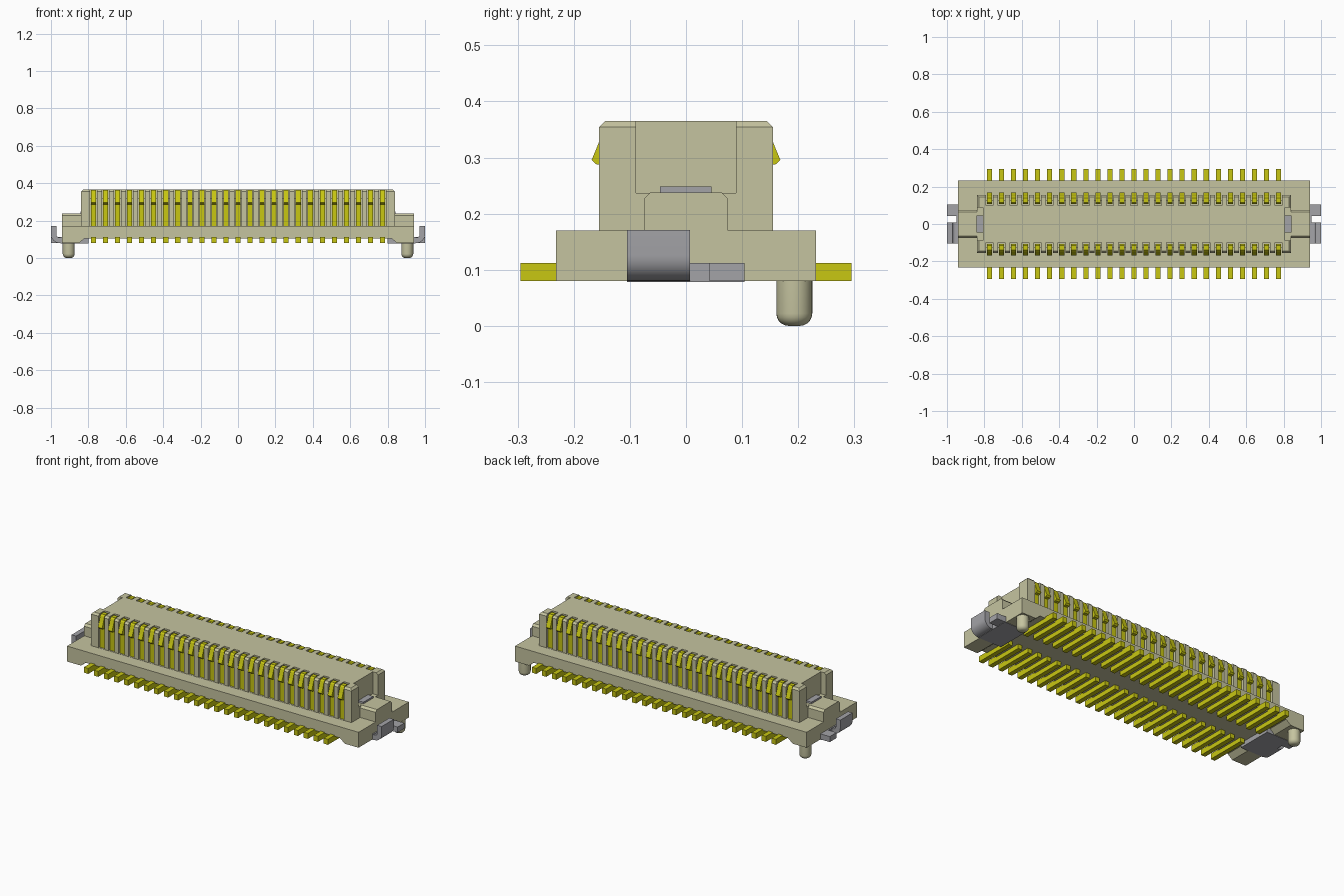
import bpy, bmesh, math
from mathutils import Matrix

cube = bpy.data.objects.get("Cube")
if cube:
    bpy.data.objects.remove(cube, do_unlink=True)


def material(name, rgb, metallic=0.0):
    m = bpy.data.materials.new(name)
    m.use_nodes = True
    m.diffuse_color = (*rgb, 1)
    m.node_tree.nodes["Principled BSDF"].inputs["Base Color"].default_value = (*rgb, 1)
    return m


PLASTIC = material("beige plastic", (0.56, 0.55, 0.35))
GOLD = material("gold contact", (0.58, 0.57, 0.006))
STEEL = material("grey metal", (0.37, 0.37, 0.39))


def box(bm, x0, x1, y0, y1, z0, z1):
    scale = Matrix.Diagonal((x1 - x0, y1 - y0, z1 - z0, 1))
    move = Matrix.Translation(((x0 + x1) / 2, (y0 + y1) / 2, (z0 + z1) / 2))
    return bmesh.ops.create_cube(bm, size=1, matrix=move @ scale)["verts"]


def prism(bm, points, a, b, axis):
    """Extrude a closed profile from a to b along x (yz profile) or y (xz profile)."""
    place = (lambda p, t: (t, p[0], p[1])) if axis == "x" else (lambda p, t: (p[0], t, p[1]))
    face = bm.faces.new([bm.verts.new(place(p, a)) for p in points])
    ext = bmesh.ops.extrude_face_region(bm, geom=[face])["geom"]
    for v in ext:
        if isinstance(v, bmesh.types.BMVert):
            v.co["xy".index(axis)] = b


def finish(bm, name, mat):
    bmesh.ops.recalc_face_normals(bm, faces=bm.faces[:])
    mesh = bpy.data.meshes.new(name)
    bm.to_mesh(mesh)
    bm.free()
    mesh.materials.append(mat)
    obj = bpy.data.objects.new(name, mesh)
    bpy.context.collection.objects.link(obj)
    return obj


def smooth(obj):
    bpy.ops.object.select_all(action="DESELECT")
    obj.select_set(True)
    bpy.context.view_layer.objects.active = obj
    bpy.ops.object.shade_smooth_by_angle(angle=math.radians(35))


COUNT, PITCH = 25, 0.0644
STATIONS = [(i - (COUNT - 1) / 2) * PITCH for i in range(COUNT)]

# Base with raised underside between its two feet
bm = bmesh.new()
half = [(0.94, 0.17), (0.94, 0.08), (0.85, 0.08), (0.82, 0.105)]
prism(bm, half + [(-x, z) for x, z in reversed(half)], -0.232, 0.232, "y")
finish(bm, "base", PLASTIC)

# Upper housing with a chamfered top
bm = bmesh.new()
box(bm, -0.84, 0.84, -0.155, 0.155, 0.165, 0.365)
top = [e for e in bm.edges if all(v.co.z > 0.3 for v in e.verts)]
bmesh.ops.bevel(bm, geom=top, offset=0.011, segments=1, affect="EDGES")
housing = finish(bm, "housing", PLASTIC)

# Contact slots and end notches cut from the housing
bm = bmesh.new()
slot = [(0.128, 0.171), (0.2, 0.171), (0.2, 0.4), (0.1, 0.4), (0.1, 0.32), (0.128, 0.32)]
for x in STATIONS:
    for s in (-1, 1):
        prism(bm, [(s * y, z) for y, z in slot], x - 0.019, x + 0.019, "x")
for s in (-1, 1):
    a, b = sorted((s * 0.807, s * 0.9))
    box(bm, a, b, -0.089, 0.089, 0.237, 0.4)
cutter = finish(bm, "slot_cutter", PLASTIC)
cutter.hide_render = True
mod = housing.modifiers.new("slots", "BOOLEAN")
mod.object = cutter
mod.solver = "EXACT"
bpy.context.view_layer.update()
cut_mesh = bpy.data.meshes.new_from_object(
    housing.evaluated_get(bpy.context.evaluated_depsgraph_get()))
housing.modifiers.clear()
housing.data = cut_mesh
bpy.data.objects.remove(cutter, do_unlink=True)

# Contacts: hooked spring with a bump, and a flat solder tail
spring = [(0.146, 0.11), (0.146, 0.286), (0.16, 0.288), (0.168, 0.296), (0.156, 0.325),
          (0.146, 0.356), (0.138, 0.364), (0.114, 0.364), (0.106, 0.356), (0.106, 0.325),
          (0.118, 0.325), (0.118, 0.35), (0.13, 0.35), (0.136, 0.32), (0.13, 0.3),
          (0.13, 0.11)]
for side, s in (("front", -1), ("back", 1)):
    bm = bmesh.new()
    for x in STATIONS:
        prism(bm, [(s * y, z) for y, z in spring], x - 0.0135, x + 0.0135, "x")
        a, b = sorted((s * 0.06, s * 0.295))
        box(bm, x - 0.0135, x + 0.0135, a, b, 0.08, 0.112)
    finish(bm, side + "_contacts", GOLD)

# End parts, the same at both ends
step = [(-0.075, 0.16), (-0.075, 0.226), (-0.063, 0.238),
        (0.063, 0.238), (0.075, 0.226), (0.075, 0.16)]
for side, s in (("left", 1), ("right", -1)):
    # Raised step beside the housing
    bm = bmesh.new()
    prism(bm, step, s * 0.83, s * 0.94, "x")
    finish(bm, side + "_end_step", PLASTIC)

    # Locating peg with a rounded tip, made by spinning a profile
    bm = bmesh.new()
    r, tip = 0.032, 0.022
    path = [(0, 0)] + [(0.01 + tip * math.sin(t), tip * (1 - math.cos(t)))
                       for t in [k * math.pi / 10 for k in range(6)]] + [(r, 0.1)]
    verts = [bm.verts.new((px, 0, pz)) for px, pz in path]
    edges = [bm.edges.new(pair) for pair in zip(verts, verts[1:])]
    bmesh.ops.spin(bm, geom=verts + edges, axis=(0, 0, 1), cent=(0, 0, 0),
                   angle=2 * math.pi, steps=28)
    bmesh.ops.remove_doubles(bm, verts=bm.verts[:], dist=0.0002)
    bmesh.ops.translate(bm, verts=bm.verts[:], vec=(s * 0.905, 0.193, 0))
    smooth(finish(bm, side + "_peg", PLASTIC))

    # Metal clip: upturned leg with a rounded bend
    bm = bmesh.new()
    bend = [(1.0 - 0.045 * (1 - math.cos(t)), 0.125 - 0.045 * math.sin(t))
            for t in [k * math.pi / 16 for k in range(9)]]
    inner = [(0.955 + 0.016 * math.sin(t), 0.125 - 0.016 * math.cos(t))
             for t in [k * math.pi / 12 for k in range(7)]]
    leg = [(1.0, 0.171)] + bend + [(0.83, 0.08), (0.83, 0.109)] + inner + [(0.971, 0.171)]
    prism(bm, [(s * x, z) for x, z in leg], -0.105, 0.007, "y")
    smooth(finish(bm, side + "_clip_leg", STEEL))

    # Metal clip: mounting plate, flat tab and top tongue
    bm = bmesh.new()
    for x0, x1, y0, y1, z0, z1 in ((0.8, 0.948, -0.105, 0.104, 0.078, 0.112),
                                   (0.9, 1.0, 0.042, 0.104, 0.08, 0.112),
                                   (0.806, 0.841, -0.046, 0.045, 0.2, 0.248)):
        a, b = sorted((s * x0, s * x1))
        box(bm, a, b, y0, y1, z0, z1)
    finish(bm, side + "_clip_plate", STEEL)
